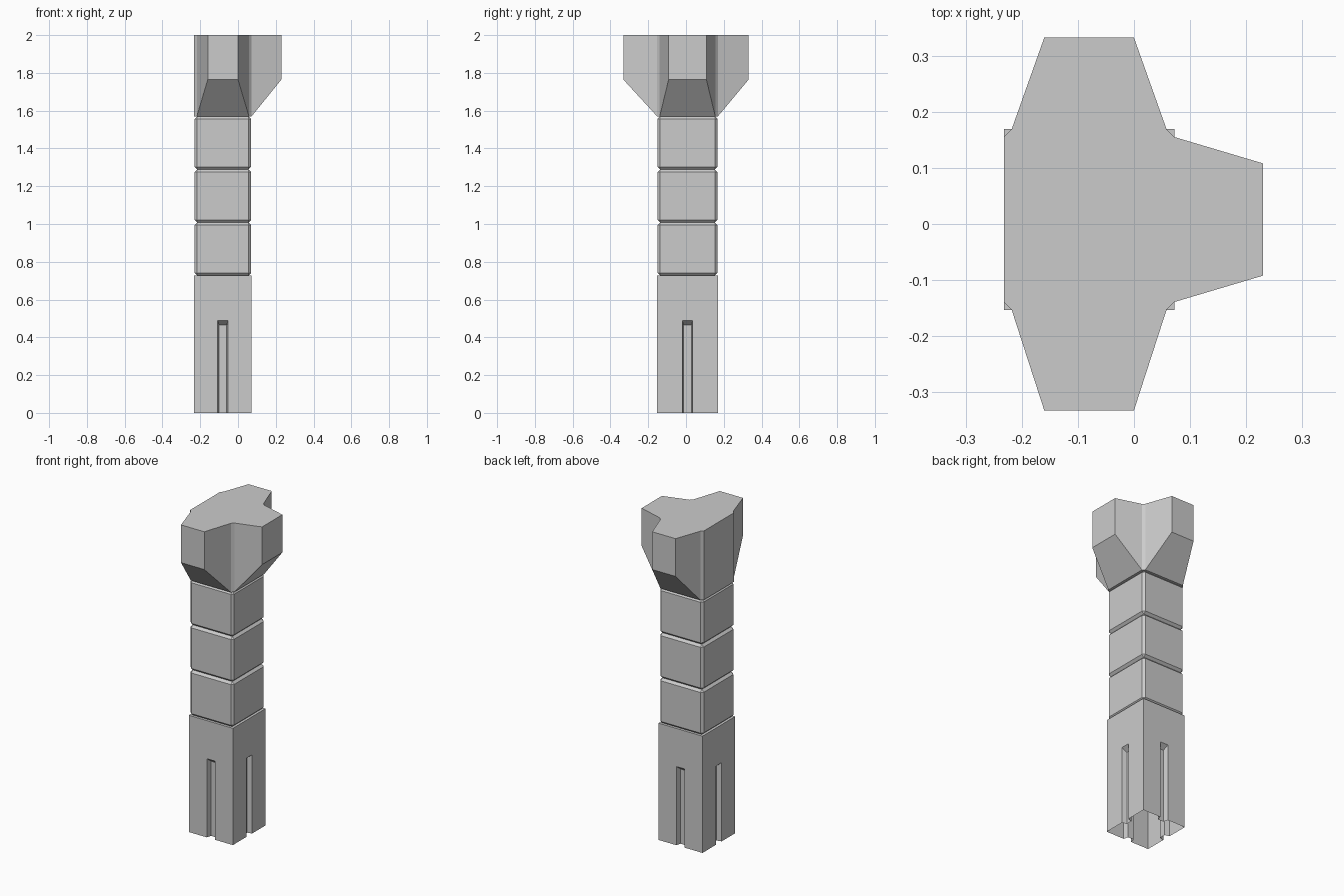
import bpy, bmesh
from mathutils import Matrix, Vector

old = bpy.data.objects.get("Cube")
if old:
    bpy.data.objects.remove(old, do_unlink=True)

grey = bpy.data.materials.new("plain_grey")
grey.use_nodes = True
COLOUR = (0.6, 0.6, 0.6, 1)
grey.diffuse_color = COLOUR
grey.node_tree.nodes["Principled BSDF"].inputs["Base Color"].default_value = COLOUR

# Column axis and half widths
CX, CY = -0.08, 0.008
HX, HY = 0.152, 0.161
BASE_TOP, HEAD_BOTTOM = 0.727, 1.57
CH = 0.014


def finish(name, bm):
    bmesh.ops.recalc_face_normals(bm, faces=bm.faces)
    me = bpy.data.meshes.new(name)
    bm.to_mesh(me)
    bm.free()
    ob = bpy.data.objects.new(name, me)
    bpy.context.collection.objects.link(ob)
    me.materials.append(grey)
    return ob


def box(name, hx, hy, z0, z1, bevel=0):
    bm = bmesh.new()
    bmesh.ops.create_cube(bm, size=1)
    for v in bm.verts:
        v.co = (CX + v.co.x * 2 * hx, CY + v.co.y * 2 * hy,
                z0 + (v.co.z + 0.5) * (z1 - z0))
    if bevel:
        bmesh.ops.bevel(bm, geom=bm.edges[:], offset=bevel, segments=1,
                        affect='EDGES')
    return finish(name, bm)


def slot_cutter(quarter):
    # Tapered wedge, narrower and lower towards the inside of the wall
    bm = bmesh.new()
    wall = HX if quarter % 2 else HY
    rings = []
    for out, half, top in ((0.03, 0.035, 0.515), (-0.03, 0.02, 0.465)):
        rings.append([bm.verts.new((x, -wall - out, z)) for x, z in
                      ((-half, -0.1), (half, -0.1), (half, top), (-half, top))])
    a, b = rings
    bm.faces.new(a)
    bm.faces.new(b)
    for i in range(4):
        j = (i + 1) % 4
        bm.faces.new((a[i], a[j], b[j], b[i]))
    turn = Matrix.Rotation(quarter * 1.5707963, 4, 'Z')
    bm.transform(Matrix.Translation((CX, CY, 0)) @ turn)
    return finish("slot_cutter", bm)


# Slotted base, open underneath
base = box("base", HX, HY, 0, BASE_TOP)
bpy.context.view_layer.objects.active = base
for q in range(4):
    cutter = slot_cutter(q)
    mod = base.modifiers.new("slot", 'BOOLEAN')
    mod.operation = 'DIFFERENCE'
    mod.solver = 'EXACT'
    mod.object = cutter
    bpy.ops.object.modifier_apply(modifier=mod.name)
    bpy.data.objects.remove(cutter, do_unlink=True)
bm = bmesh.new()
bm.from_mesh(base.data)
under = [f for f in bm.faces if all(v.co.z < 0.001 for v in f.verts)]
bmesh.ops.delete(bm, geom=under, context='FACES_ONLY')
bm.to_mesh(base.data)
bm.free()

# Three chamfered blocks
step = (HEAD_BOTTOM - BASE_TOP) / 3
for i in range(3):
    z = BASE_TOP + i * step
    box(f"shaft_block_{i + 1}", HX - 0.002, HY - 0.002, z, z + step, CH)

# Three-armed head: outline of the +y half, mirrored for the other half
half = [(HX + 0.158, 0.1, 1.765), (HX, HY - CH, HEAD_BOTTOM),
        (HX - CH, HY, HEAD_BOTTOM), (0.08, 0.325, 1.765),
        (-0.08, 0.325, 1.765), (CH - HX, HY, HEAD_BOTTOM),
        (-HX, HY - CH, HEAD_BOTTOM)]
outline = half + [(x, -y, z) for x, y, z in reversed(half)]
bm = bmesh.new()
low = [bm.verts.new((CX + x, CY * (abs(y) < 0.3) + y + 0.007 * (y > 0.3) - 0.007 * (y < -0.3), z))
       for x, y, z in outline]
high = [bm.verts.new((v.co.x, v.co.y, 2)) for v in low]
n = len(low)
bm.faces.new(high)
bm.faces.new([v for v in low if v.co.z < 1.6])
for i in range(n):
    j = (i + 1) % n
    bm.faces.new((low[i], low[j], high[j], high[i]))
    # Sloping underside of each arm
    if low[i].co.z > 1.6 and low[j].co.z > 1.6:
        bm.faces.new((low[i - 1], low[i], low[j], low[(j + 1) % n]))
finish("head", bm)
